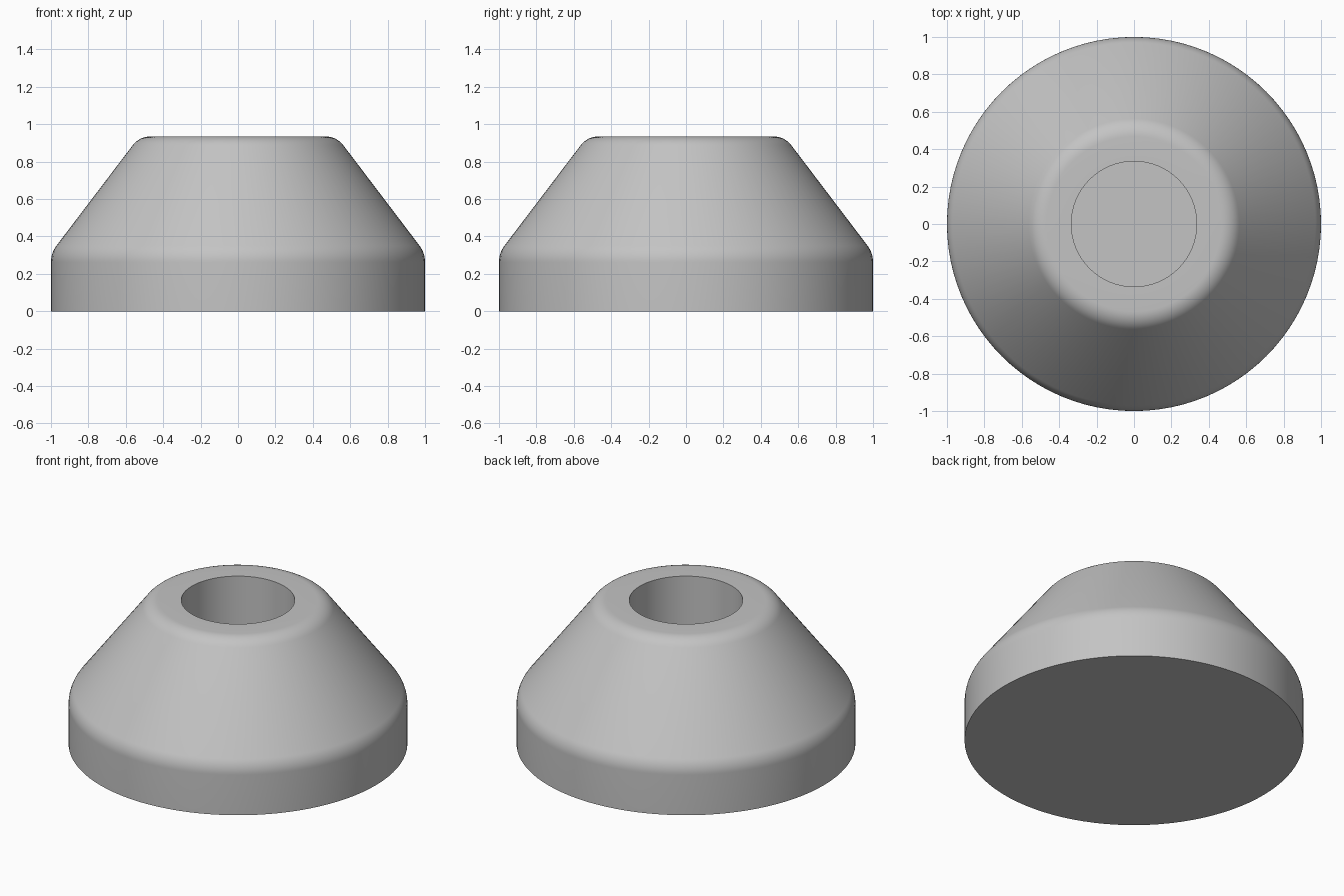
import bpy
import bmesh
import math
from mathutils import Vector

SIDES = 96
RIM, TOP, BORE, FLOOR = 1.0, 0.935, 0.335, 0.3

old = bpy.data.objects.get("Cube")
if old:
    bpy.data.objects.remove(old)

# Colour
grey = bpy.data.materials.new("light_grey")
grey.use_nodes = True
colour = (0.55, 0.55, 0.55, 1)
grey.diffuse_color = colour
grey.node_tree.nodes["Principled BSDF"].inputs["Base Color"].default_value = colour


def fillet(before, corner, after, length, steps=8):
    """Points of a circular arc rounding the corner."""
    c = Vector(corner)
    a = (Vector(before) - c).normalized()
    b = (Vector(after) - c).normalized()
    half = a.angle(b) / 2
    radius = length * math.tan(half)
    middle = (a + b).normalized()
    centre = c + middle * (length / math.cos(half))
    side = (b - a).normalized()
    sweep = math.pi / 2 - half
    angles = [sweep * (2 * i / steps - 1) for i in range(steps + 1)]
    return [centre + radius * (side * math.sin(t) - middle * math.cos(t)) for t in angles]


# Half section from the base centre, over the rounded cone, into the blind bore
base, shoulder = (RIM, 0), (RIM, 0.312)
crown, lip = (0.527, TOP), (BORE, TOP)
profile = [(0, 0), base]
profile += fillet(base, shoulder, crown, 0.05)
profile += fillet(shoulder, crown, lip, 0.06)
profile += [lip, (BORE, FLOOR), (0, FLOOR)]

# Foot: the section turned around the z axis
bm = bmesh.new()
verts = [bm.verts.new((r, 0, z)) for r, z in profile]
edges = [bm.edges.new(pair) for pair in zip(verts, verts[1:])]
bmesh.ops.spin(bm, geom=verts + edges, cent=(0, 0, 0), axis=(0, 0, 1),
               angle=math.tau, steps=SIDES, use_duplicate=False)
bmesh.ops.remove_doubles(bm, verts=bm.verts, dist=0.0001)
bmesh.ops.recalc_face_normals(bm, faces=bm.faces)
mesh = bpy.data.meshes.new("tapered_foot")
bm.to_mesh(mesh)
bm.free()
mesh.materials.append(grey)
foot = bpy.data.objects.new("tapered_foot", mesh)
bpy.context.collection.objects.link(foot)

# Smooth shading with crisp base and bore edges
bpy.ops.object.select_all(action='DESELECT')
foot.select_set(True)
bpy.context.view_layer.objects.active = foot
bpy.ops.object.shade_smooth_by_angle(angle=math.radians(30))
